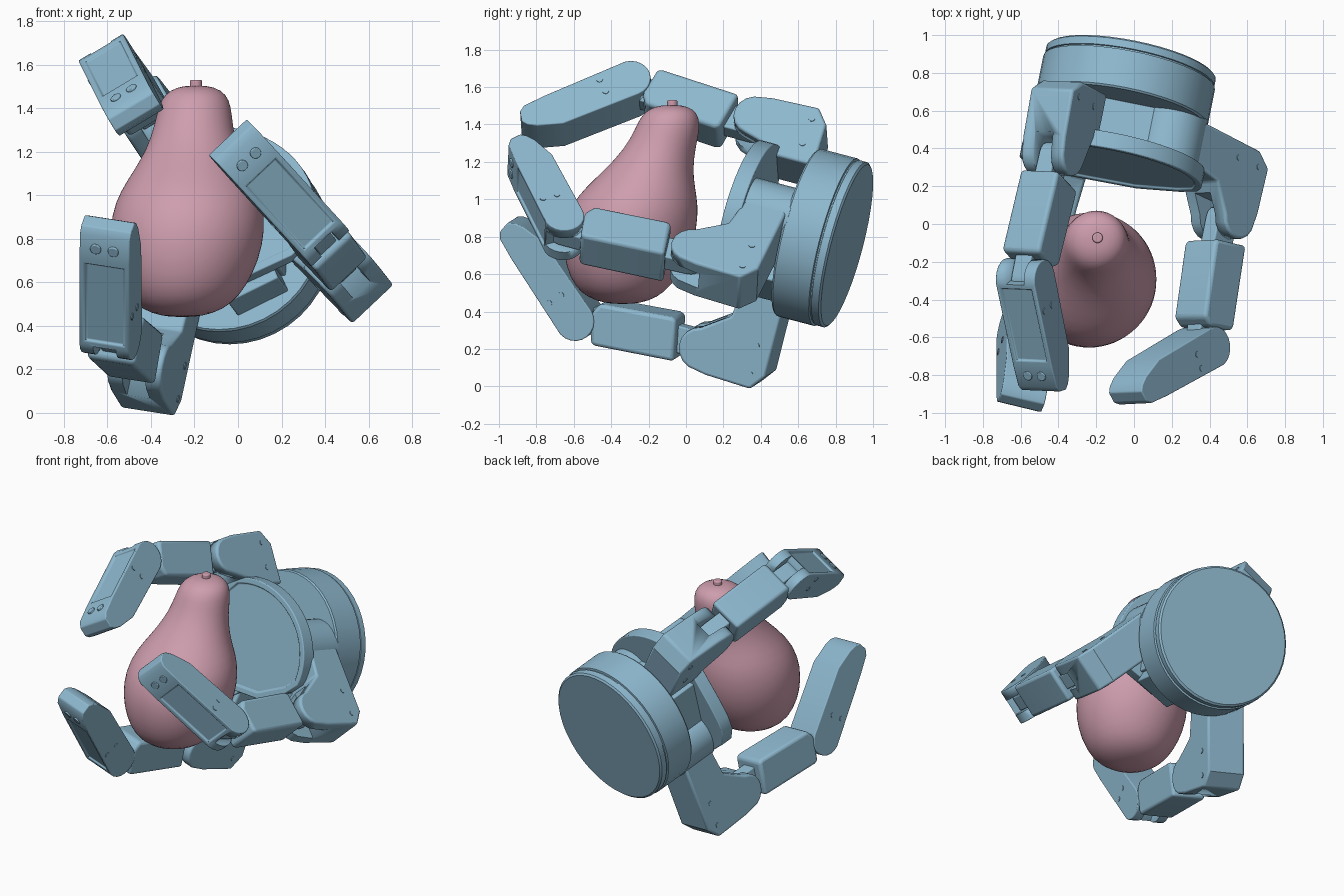
import bpy, bmesh
from math import sin, cos, radians, pi
from mathutils import Matrix, Vector

if "Cube" in bpy.data.objects:
    bpy.data.objects.remove(bpy.data.objects["Cube"])


def material(name, rgb):
    m = bpy.data.materials.new(name)
    m.use_nodes = True
    m.diffuse_color = (*rgb, 1)
    m.node_tree.nodes["Principled BSDF"].inputs["Base Color"].default_value = (*rgb, 1)
    return m


BLUE = material("steel blue", (0.27, 0.48, 0.62))
PINK = material("dusty pink", (0.62, 0.34, 0.42))


def frame(x, y, z, origin):
    m = Matrix((x, y, z)).transposed().to_4x4()
    m.translation = origin
    return m


# Gripper frame: x to the side, y up, z out of the mounting disc
fwd = Vector((-0.19, -0.95, 0.25)).normalized()
side = Vector((0.98, -0.19, 0))
side = (side - fwd * side.dot(fwd)).normalized()
GRIP = frame(side, fwd.cross(side), fwd, Vector((-0.01, 0.88, 0.75)))


def select(ob):
    bpy.ops.object.select_all(action='DESELECT')
    ob.select_set(True)
    bpy.context.view_layer.objects.active = ob


def finish(name, bm, mat, matrix, bevel=0, angle=35):
    bmesh.ops.recalc_face_normals(bm, faces=bm.faces)
    me = bpy.data.meshes.new(name)
    bm.to_mesh(me)
    bm.free()
    me.materials.append(mat)
    ob = bpy.data.objects.new(name, me)
    bpy.context.collection.objects.link(ob)
    ob.matrix_world = matrix
    select(ob)
    bpy.ops.object.shade_smooth_by_angle(angle=radians(angle))
    if bevel:
        b = ob.modifiers.new("rounded_edges", 'BEVEL')
        b.width, b.segments, b.limit_method = bevel, 3, 'ANGLE'
        b.angle_limit = radians(40)
    return ob


def arc(cx, cy, r, a, b, n=8, squash=1):
    return [(cx + r * cos(radians(a + (b - a) * i / n)),
             cy + r * squash * sin(radians(a + (b - a) * i / n))) for i in range(n + 1)]


def prism(name, pts, z0, z1, matrix, bevel=0.012, recess=None):
    """Extrude a profile; optionally sink a panel into the face that faces `recess`."""
    bm = bmesh.new()
    low = [bm.verts.new((x, y, z0)) for x, y in pts]
    high = [bm.verts.new((x, y, z1)) for x, y in pts]
    bm.faces.new(low)
    bm.faces.new(high)
    for i in range(len(pts)):
        j = (i + 1) % len(pts)
        bm.faces.new((low[i], low[j], high[j], high[i]))
    if recess:
        bmesh.ops.recalc_face_normals(bm, faces=bm.faces)
        face = max((f for f in bm.faces if f.normal.dot(recess) > 0.9),
                   key=lambda f: f.calc_area())
        bmesh.ops.inset_region(bm, faces=[face], thickness=0.038, depth=0)
        bmesh.ops.inset_region(bm, faces=[face], thickness=0.003, depth=-0.012)
    return finish(name, bm, BLUE, matrix, bevel)


def cylinder(name, r, z0, z1, matrix, x=0, y=0, segments=32, bevel=0):
    return prism(name, arc(x, y, r, 0, 360 - 360 / segments, segments - 1), z0, z1, matrix, bevel)


def box(name, x0, x1, y0, y1, z0, z1, matrix, bevel=0.008):
    return prism(name, [(x0, y0), (x1, y0), (x1, y1), (x0, y1)], z0, z1, matrix, bevel)


def cut_slot(ob, x0, x1, y0, y1, half, matrix):
    """Cut a hinge slot through the middle of a link."""
    cutter = box("slot_cutter", x0, x1, y0, y1, -half, half, matrix, 0)
    cut = ob.modifiers.new("slot", 'BOOLEAN')
    cut.object, cut.operation, cut.solver = cutter, 'DIFFERENCE', 'EXACT'
    select(ob)
    bpy.ops.object.convert(target='MESH')
    bpy.data.objects.remove(cutter)


# Mounting disc with a groove near its back
bm = bmesh.new()
rim = [(0, 0.02), (0.445, 0.02), (0.457, 0.03), (0.457, 0.07), (0.45, 0.073), (0.45, 0.08),
       (0.463, 0.083), (0.463, 0.285), (0.455, 0.295), (0, 0.295)]
vs = [bm.verts.new((r, 0, z)) for r, z in rim]
es = [bm.edges.new(p) for p in zip(vs, vs[1:])]
bmesh.ops.spin(bm, geom=vs + es, cent=(0, 0, 0), axis=(0, 0, 1), angle=2 * pi, steps=40)
bmesh.ops.remove_doubles(bm, verts=bm.verts, dist=0.0001)
finish("mounting_disc", bm, BLUE, GRIP, angle=25)

# Palm body: core, pivot columns and front plate
box("palm_core", -0.3, 0.3, -0.2, 0.2, 0.28, 0.56, GRIP)
cylinder("right_pivot_column", 0.18, 0.28, 0.54, GRIP, 0.28, 0.06)
cylinder("lower_pivot_column", 0.17, 0.28, 0.54, GRIP, -0.2, -0.22)
plate = arc(0, 0, 0.495, -15, 115, 22, 0.86)
plate += [(-0.3, 0.29), (-0.415, 0.07), (-0.465, -0.04), (-0.482, -0.13), (-0.45, -0.22),
          (-0.36, -0.29), (-0.24, -0.32), (0.16, -0.3), (0.39, -0.19)]
prism("palm_plate", plate, 0.53, 0.62, GRIP, 0.025, Vector((0, 0, 1)))
tilt = GRIP @ Matrix.Translation((0.2, -0.33, 0)) @ Matrix.Rotation(radians(27), 4, 'Z')
box("connector_block", -0.13, 0.13, 0, 0.14, 0.28, 0.53, tilt)


def screw(name, matrix, x, y, z, sign):
    cylinder(name, 0.017, z, z + sign * 0.006, matrix, x, y, 12)


def finger(label, u, v, reach, inward, curl, knuckle, arm):
    """Base, middle and tip links; local x runs forward, y inward, z along the hinge."""
    a = radians(inward)
    X, Y = Vector((0, 0, 1)), Vector((cos(a), sin(a), 0))
    M = GRIP @ frame(X, Y, X.cross(Y), Vector((u, v, reach)))

    # Base link, forked at the front, with an arm reaching the palm
    base = arc(-0.142, -0.008, 0.117, -90, 80)
    base += [(-0.27, 0.12 + arm * 0.25), (-0.31, 0.08 + arm), (-0.54, 0.08 + arm),
             (-0.525, -0.06), (-0.455, -0.148), (-0.2, -0.136)]
    link = prism(label + "_base_link", base, -0.13, 0.13, M, 0.014)
    cut_slot(link, -0.22, 0.1, -0.3, 0.3, 0.055, M)

    # Middle link and its two hinge tongues
    mid = [(-0.015, -0.112), (0.02, 0.112), (0.05, 0.12), (0.445, 0.09),
           (0.48, 0.03), (0.45, -0.135), (0.42, -0.14)]
    prism(label + "_middle_link", mid, -0.116, 0.116, M, 0.02)
    rear = arc(-0.13, 0, 0.07, 90, 270) + [(0.06, -0.08), (0.06, 0.07)]
    prism(label + "_rear_tongue", rear, -0.05, 0.05, M, 0.008)
    front = arc(knuckle, -0.03, 0.07, -90, 90) + [(0.4, 0.05), (0.4, -0.1)]
    prism(label + "_front_tongue", front, -0.05, 0.05, M, 0.008)

    # Tip link, curled inward, with a sunken panel on its outer face
    T = M @ Matrix.Translation((knuckle, -0.035, 0)) @ Matrix.Rotation(radians(curl), 4, 'Z')
    tip = arc(0, 0, 0.108, 90, 262, 10)
    tip += [(0.46, -0.095), (0.585, -0.085), (0.62, -0.06), (0.635, 0),
            (0.615, 0.03), (0.57, 0.06), (0.44, 0.106)]
    link = prism(label + "_tip_link", tip, -0.12, 0.12, T, 0.034, Vector((0, -1, 0)))
    cut_slot(link, -0.2, -0.015, -0.2, 0.2, 0.055, T)

    # Screws on the link sides and near the fingertip
    for s in (-1, 1):
        for y in (-0.06, 0.02):
            screw(label + "_tip_screw", T, 0.154, y, s * 0.118, s)
        for y in (-0.07, 0.09):
            screw(label + "_base_screw", M, -0.44, y, s * 0.128, s)
        out = T @ Matrix.Translation((0.52, -0.088, s * 0.042)) @ Matrix.Rotation(radians(90), 4, 'X')
        cylinder(label + "_pad_screw", 0.026, -0.01, 0.01, out, segments=14, bevel=0.004)


finger("upper", -0.305, 0.467, 0.86, -58, 42, 0.57, 0.12)
finger("lower", -0.275, -0.72, 0.83, 81, 42, 0.56, 0.36)
finger("right", 0.63, -0.255, 0.835, 135, 50, 0.575, 0.36)

# Pear: rings of height, depth and radius, with the neck leaning back
rings = [(0.44, -0.34, 0.05), (0.455, -0.34, 0.14), (0.50, -0.34, 0.225), (0.58, -0.335, 0.287),
         (0.70, -0.317, 0.339), (0.84, -0.3, 0.36), (0.97, -0.275, 0.342),
         (1.07, -0.242, 0.29), (1.16, -0.197, 0.235), (1.27, -0.14, 0.19), (1.37, -0.1, 0.174),
         (1.44, -0.087, 0.158), (1.485, -0.08, 0.118), (1.505, -0.078, 0.05)]
bm = bmesh.new()
loops = []
for z, y, r in rings:
    x = -0.257 + 0.06 * (z - 0.44)
    loops.append([bm.verts.new((px, py, z)) for px, py in arc(x, y, r, 0, 348.75, 31)])
for a, b in zip(loops, loops[1:]):
    for i in range(32):
        j = (i + 1) % 32
        bm.faces.new((a[i], a[j], b[j], b[i]))
bm.faces.new(loops[0])
bm.faces.new(loops[-1])
pear = finish("pear", bm, PINK, Matrix(), angle=80)
pear.modifiers.new("smooth", 'SUBSURF').levels = 1

# Stem
stem = cylinder("pear_stem", 0.028, 0, 0.045, Matrix.Translation((-0.193, -0.073, 1.485)),
                segments=16, bevel=0.008)
stem.data.materials[0] = PINK
